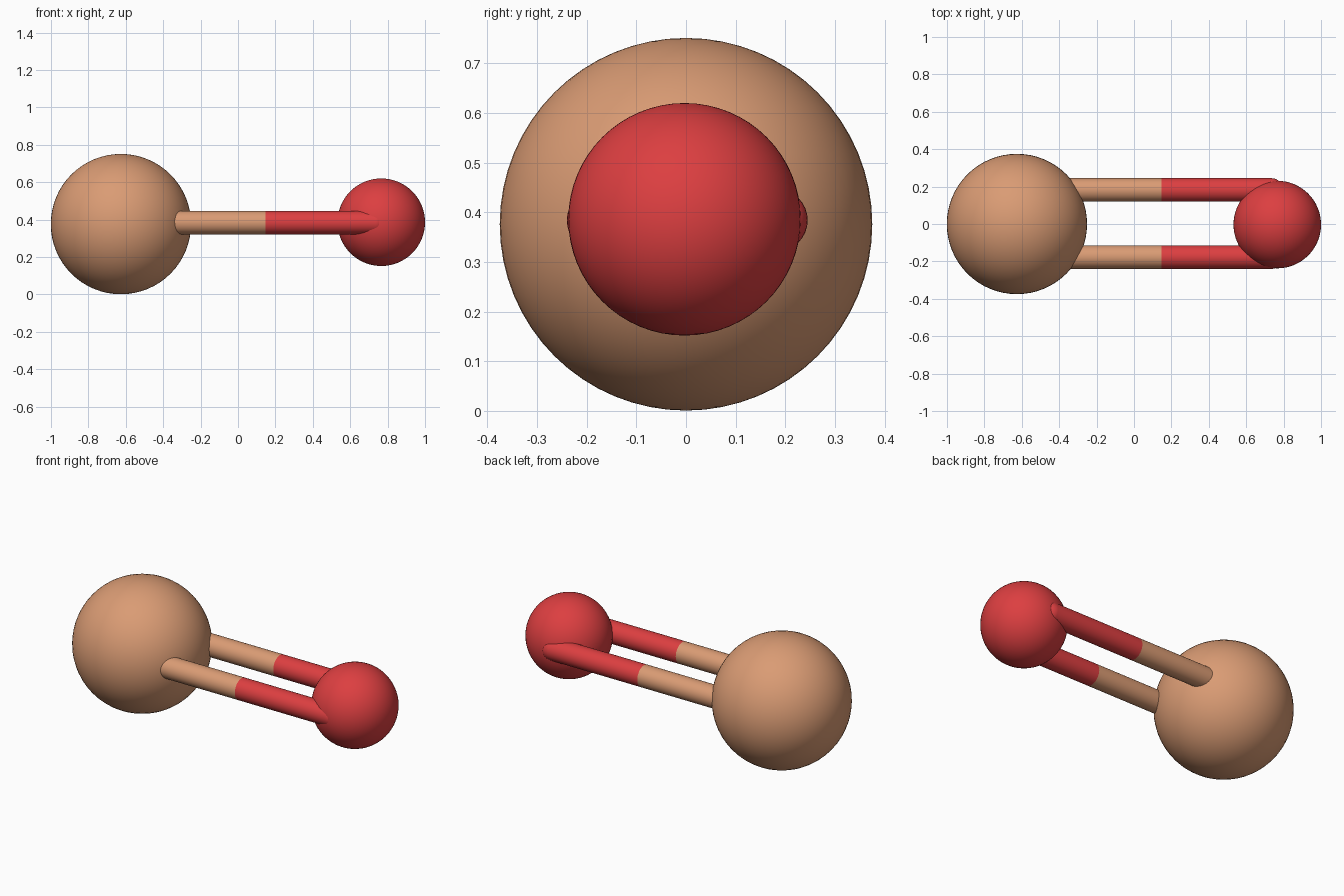
import bpy
import math

if "Cube" in bpy.data.objects:
    bpy.data.objects.remove(bpy.data.objects["Cube"])


def material(name, rgb):
    m = bpy.data.materials.new(name)
    m.diffuse_color = (*rgb, 1)
    m.use_nodes = True
    m.node_tree.nodes["Principled BSDF"].inputs["Base Color"].default_value = m.diffuse_color
    return m


TAN = material("tan", (0.70, 0.33, 0.175))
RED = material("red", (0.72, 0.049, 0.052))


def finish(name, mat):
    ob = bpy.context.object
    ob.name = name
    ob.data.materials.append(mat)
    bpy.ops.object.shade_smooth_by_angle(angle=math.radians(40))
    return ob


def ball(name, loc, radius, mat, segments=64):
    bpy.ops.mesh.primitive_uv_sphere_add(
        segments=segments, ring_count=segments // 2, radius=radius, location=loc)
    return finish(name, mat)


def rod(name, x0, x1, y, z, radius, mat):
    bpy.ops.mesh.primitive_cylinder_add(
        vertices=32, radius=radius, depth=x1 - x0, end_fill_type='NOTHING',
        location=((x0 + x1) / 2, y, z), rotation=(0, math.pi / 2, 0))
    return finish(name, mat)


# Two atoms
ball("large_ball", (-0.626, 0, 0.376), 0.375, TAN)
ball("small_ball", (0.766, -0.003, 0.386), 0.234, RED)

# Double bond: two parallel rods, each half tan and half red, rounded at the end
R, Z, SPLIT, TIP = 0.063, 0.384, 0.147, 0.735
for side, y in (("front", -0.177), ("back", 0.182)):
    rod(side + "_tan_rod", -0.62, SPLIT, y, Z, R, TAN)
    rod(side + "_red_rod", SPLIT, TIP, y, Z, R, RED)
    ball(side + "_rod_tip", (TIP, y, Z), R, RED, 32)
